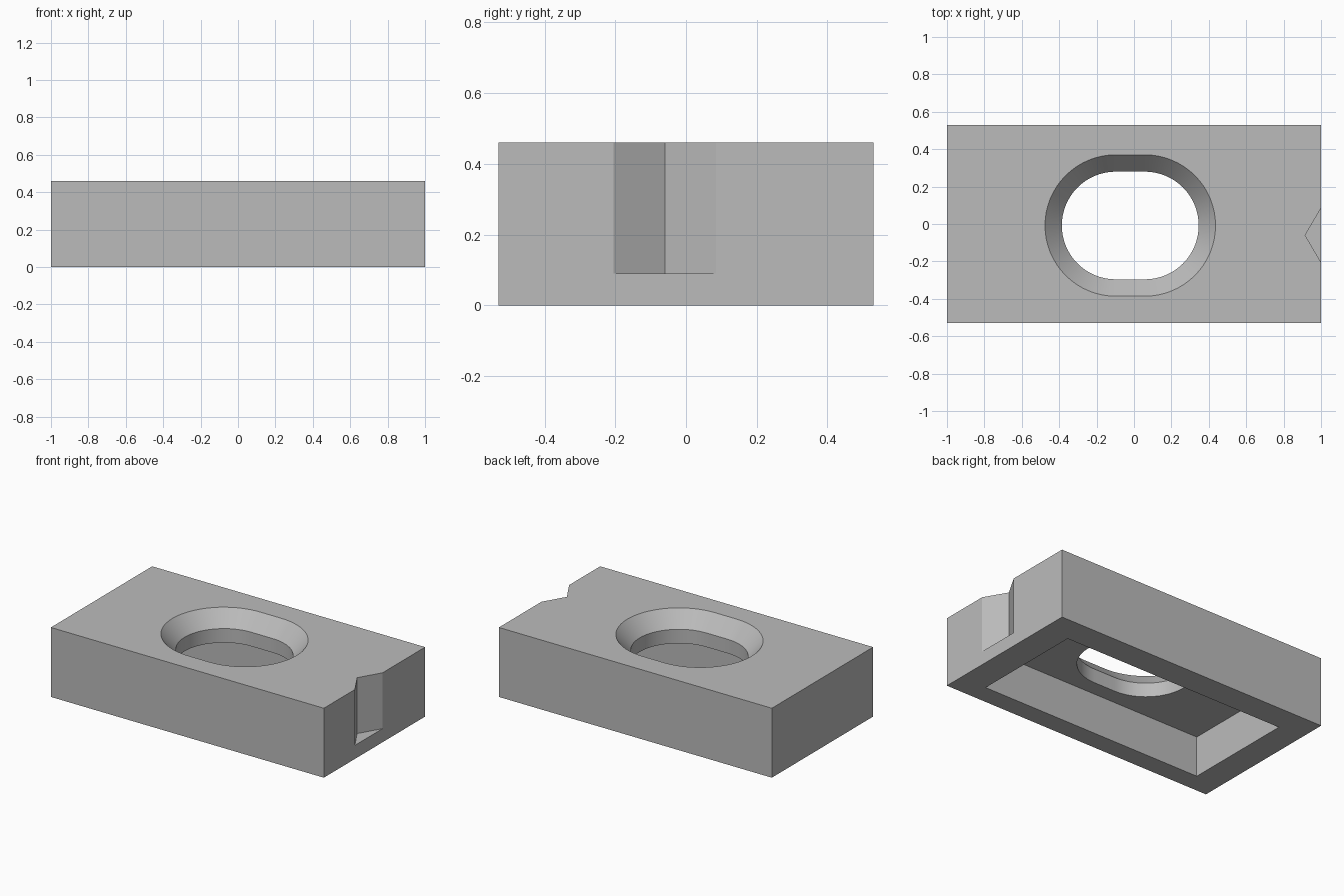
import bpy
import bmesh
import math

default_cube = bpy.data.objects.get("Cube")
if default_cube:
    bpy.data.objects.remove(default_cube, do_unlink=True)

grey = bpy.data.materials.new("plain grey")
grey.use_nodes = True
colour = (0.5, 0.5, 0.5, 1)
grey.diffuse_color = colour
grey.node_tree.nodes["Principled BSDF"].inputs["Base Color"].default_value = colour


def loft(name, rings):
    """Closed solid through matching rings of points, listed bottom to top."""
    bm = bmesh.new()
    loops = [[bm.verts.new(p) for p in ring] for ring in rings]
    count = len(loops[0])
    for low, high in zip(loops, loops[1:]):
        for i in range(count):
            j = (i + 1) % count
            bm.faces.new((low[i], low[j], high[j], high[i]))
    bm.faces.new(loops[0][::-1])
    bm.faces.new(loops[-1])
    bmesh.ops.recalc_face_normals(bm, faces=bm.faces)
    mesh = bpy.data.meshes.new(name)
    bm.to_mesh(mesh)
    bm.free()
    mesh.materials.append(grey)
    obj = bpy.data.objects.new(name, mesh)
    bpy.context.collection.objects.link(obj)
    return obj


def prism(name, outline, z0, z1):
    return loft(name, [[(x, y, z) for x, y in outline] for z in (z0, z1)])


def rectangle(x0, x1, y0, y1):
    return [(x0, y0), (x1, y0), (x1, y1), (x0, y1)]


def slot_ring(radius, z, steps=32):
    """Rounded slot outline: two half circles joined by short straights."""
    ring = []
    for side in (1, -1):
        for i in range(steps + 1):
            a = math.pi * (i / steps - 0.5)
            ring.append((-0.02 + side * (0.078 + radius * math.cos(a)),
                         -0.008 + side * radius * math.sin(a), z))
    return ring


# Block
block = prism("block", rectangle(-1, 1, -0.53, 0.53), 0, 0.46)

# Pocket under the block, bevelled slot through the top, and V notch in the side
cutters = [
    prism("pocket_cutter", rectangle(-0.82, 0.81, -0.40, 0.355), -0.1, 0.267),
    loft("slot_cutter", [slot_ring(0.288, 0.2), slot_ring(0.288, 0.36),
                         slot_ring(0.378, 0.46), slot_ring(0.414, 0.5)]),
    prism("notch_cutter", [(0.915, -0.06), (1, -0.205), (1.1, -0.205),
                           (1.1, 0.085), (1, 0.085)], 0.09, 0.6),
]

bpy.ops.object.select_all(action="DESELECT")
bpy.context.view_layer.objects.active = block
block.select_set(True)
for cutter in cutters:
    cutter.hide_render = True
    mod = block.modifiers.new(cutter.name, "BOOLEAN")
    mod.operation = "DIFFERENCE"
    mod.solver = "EXACT"
    mod.object = cutter
    bpy.ops.object.modifier_apply(modifier=mod.name)
    bpy.data.objects.remove(cutter, do_unlink=True)

bpy.ops.object.shade_smooth_by_angle(angle=math.radians(30))
